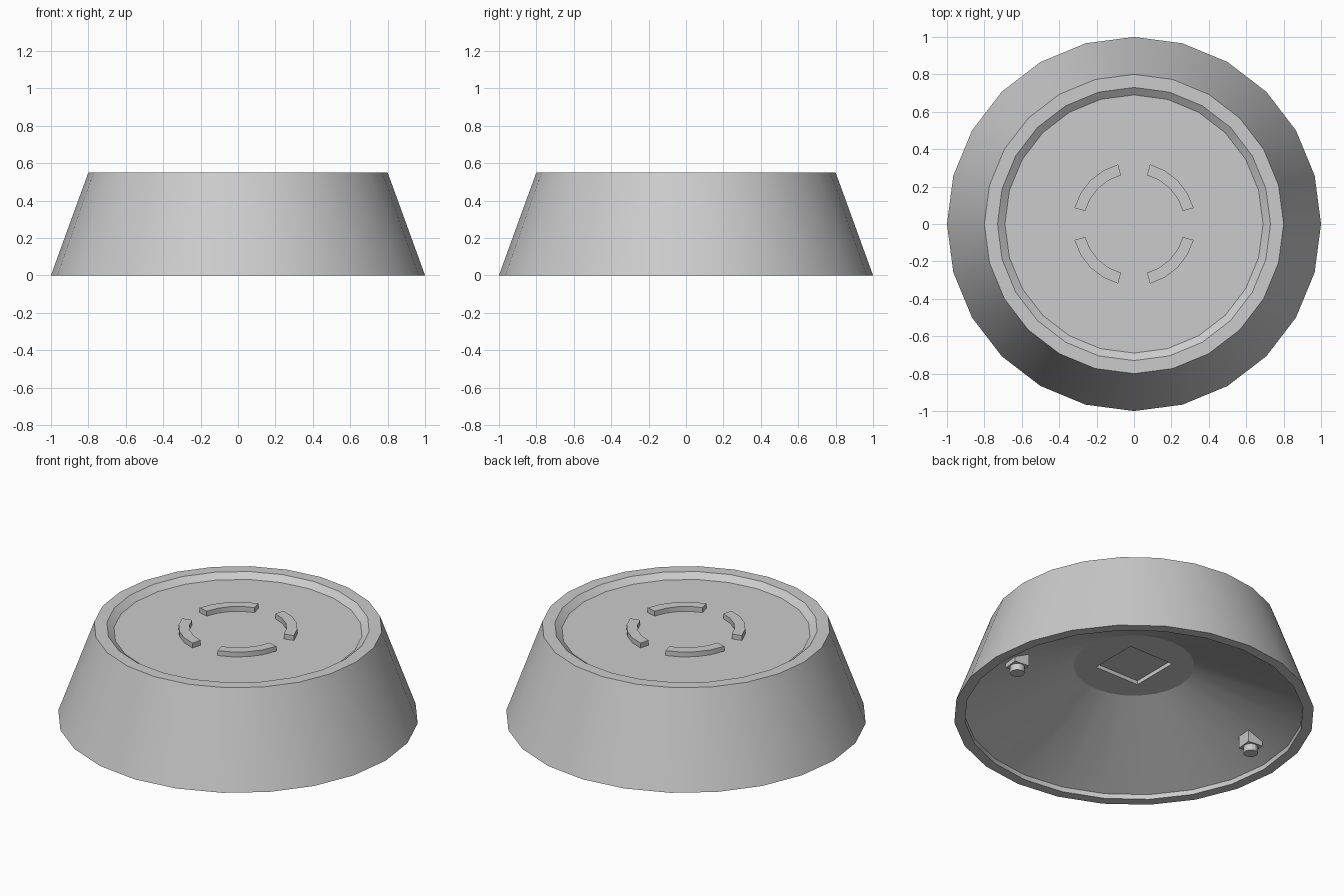
import bpy, bmesh, math
from mathutils import Matrix, Vector

SIDES = 24
cube = bpy.data.objects.get("Cube")
if cube:
    bpy.data.objects.remove(cube, do_unlink=True)

# one plain grey
grey = bpy.data.materials.new("plain_grey")
grey.use_nodes = True
colour = (0.6, 0.6, 0.6, 1)
grey.diffuse_color = colour
grey.node_tree.nodes["Principled BSDF"].inputs["Base Color"].default_value = colour


def finish(name, bm):
    """Turn a bmesh into a named object."""
    bmesh.ops.recalc_face_normals(bm, faces=bm.faces)
    mesh = bpy.data.meshes.new(name)
    bm.to_mesh(mesh)
    bm.free()
    mesh.materials.append(grey)
    obj = bpy.data.objects.new(name, mesh)
    bpy.context.collection.objects.link(obj)
    return obj


def smooth(obj):
    bpy.ops.object.select_all(action='DESELECT')
    obj.select_set(True)
    bpy.context.view_layer.objects.active = obj
    bpy.ops.object.shade_smooth_by_angle(angle=math.radians(20))


def polar(r, a, z):
    return Vector((r * math.cos(a), r * math.sin(a), z))


def lathe(name, profile):
    """Rings joined by quads, capped flat at both ends."""
    bm = bmesh.new()
    step = math.tau / SIDES
    rings = [[bm.verts.new(polar(r, i * step, z)) for i in range(SIDES)]
             for r, z in profile]
    for a, b in zip(rings, rings[1:]):
        for i in range(SIDES):
            j = (i + 1) % SIDES
            bm.faces.new((a[i], a[j], b[j], b[i]))
    bm.faces.new(rings[0])
    bm.faces.new(rings[-1])
    return finish(name, bm)


def box(name, size, matrix):
    bm = bmesh.new()
    bmesh.ops.create_cube(bm, size=1, matrix=matrix @ Matrix.Diagonal((*size, 1)))
    return finish(name, bm)


# flared body: dished top, outer wall, foot rim, hollow conical underside
body = lathe("body", [(0.69, 0.52), (0.73, 0.55), (0.80, 0.55), (1.0, 0),
                      (0.94, 0), (0.94, 0.03), (0.335, 0.316)])

# shallow square pocket in the underside
cutter = box("pocket_cutter", (0.3, 0.3, 0.1), Matrix.Translation((0, 0, 0.29)))
cutter.hide_render = True
pocket = body.modifiers.new("pocket", 'BOOLEAN')
pocket.operation = 'DIFFERENCE'
pocket.solver = 'EXACT'
pocket.object = cutter
bpy.context.view_layer.objects.active = body
bpy.ops.object.modifier_apply(modifier=pocket.name)
bpy.data.objects.remove(cutter, do_unlink=True)
smooth(body)

# four raised curved ribs on the top
for n in range(4):
    bm = bmesh.new()
    loops = []
    for k in range(5):
        a = math.radians(90 * n + 15 + 15 * k)
        loops.append([bm.verts.new(polar(r, a, z)) for r, z in
                      ((0.27, 0.515), (0.33, 0.515), (0.33, 0.55), (0.27, 0.55))])
    for p, q in zip(loops, loops[1:]):
        for i in range(4):
            j = (i + 1) % 4
            bm.faces.new((p[i], p[j], q[j], q[i]))
    bm.faces.new(loops[0])
    bm.faces.new(loops[-1])
    smooth(finish(f"curved_rib_{n + 1}", bm))

# two blocks with round pegs under the body
for side, turn in (("left", 0), ("right", math.pi)):
    place = Matrix.Rotation(turn - math.radians(5.5), 4, 'Z') @ Matrix.Translation((0.785, 0, 0))
    box(f"{side}_block", (0.095, 0.095, 0.12), place @ Matrix.Translation((0, 0, 0.11)))
    bm = bmesh.new()
    bmesh.ops.create_cone(bm, cap_ends=True, segments=16, radius1=0.04, radius2=0.04,
                          depth=0.05, matrix=place @ Matrix.Translation((0, 0, 0.035)))
    peg = finish(f"{side}_peg", bm)
    smooth(peg)
